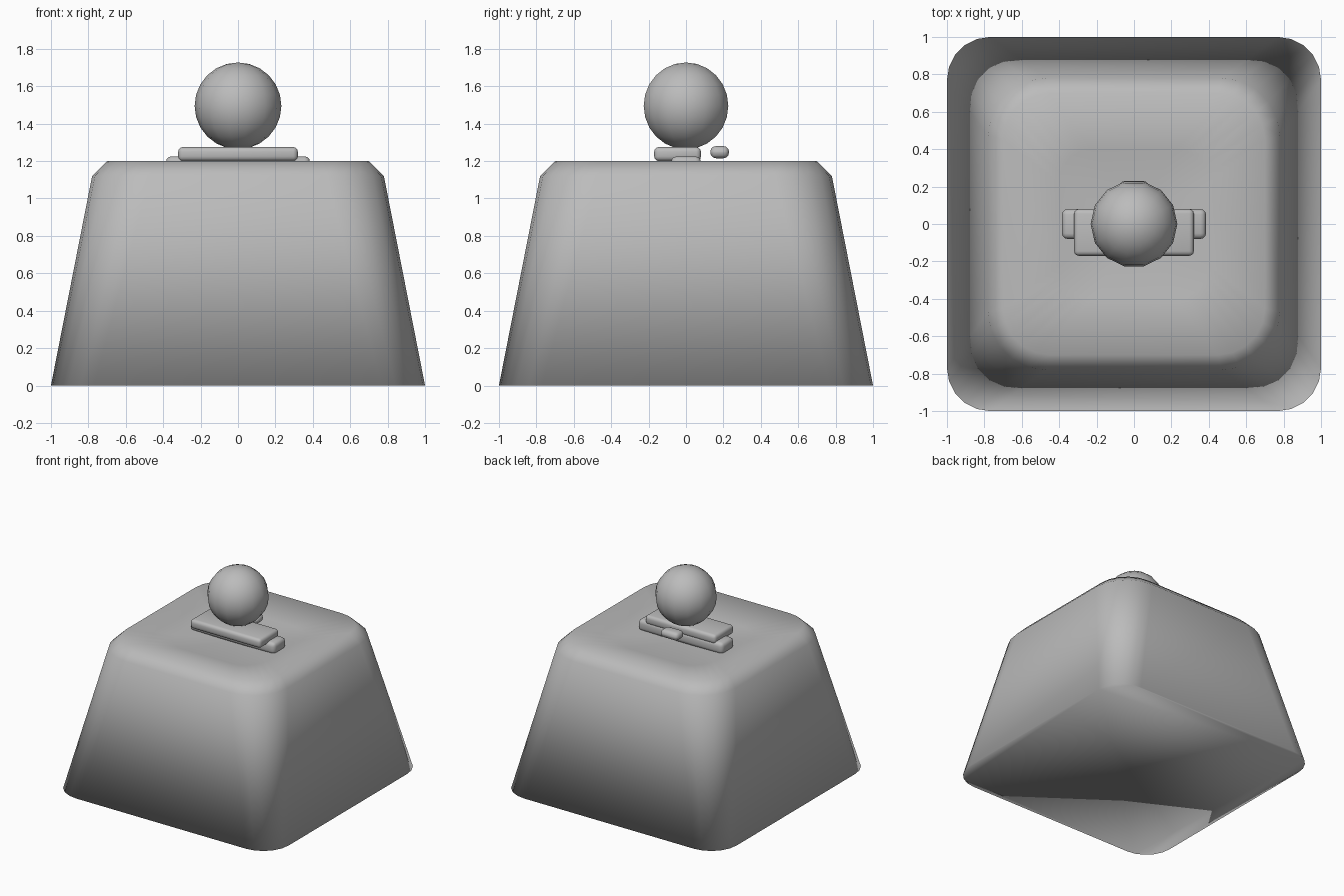
import bpy, bmesh, math
from mathutils import Matrix

cube = bpy.data.objects.get("Cube")
if cube:
    bpy.data.objects.remove(cube, do_unlink=True)

grey = bpy.data.materials.new("plain grey")
grey.use_nodes = True
colour = (0.5, 0.5, 0.5, 1)
grey.diffuse_color = colour
grey.node_tree.nodes["Principled BSDF"].inputs["Base Color"].default_value = colour


def finish(name, bm):
    """Turn a bmesh into a smooth grey object."""
    bmesh.ops.recalc_face_normals(bm, faces=bm.faces)
    mesh = bpy.data.meshes.new(name)
    bm.to_mesh(mesh)
    bm.free()
    mesh.materials.append(grey)
    mesh.shade_smooth()
    obj = bpy.data.objects.new(name, mesh)
    bpy.context.collection.objects.link(obj)
    return obj


def rounded_square(bm, half, radius, z, steps=5):
    """One ring of vertices around a square with round corners."""
    ring = []
    for corner in range(4):
        sx, sy = ((1, 1), (-1, 1), (-1, -1), (1, -1))[corner]
        for i in range(steps + 1):
            a = math.pi / 2 * (corner + i / steps)
            ring.append(bm.verts.new((sx * (half - radius) + radius * math.cos(a),
                                      sy * (half - radius) + radius * math.sin(a), z)))
    return ring


def rounded_block(name, low, high, bevel):
    """Box between two corners with rounded edges."""
    bm = bmesh.new()
    size = [b - a for a, b in zip(low, high)]
    mid = [(a + b) / 2 for a, b in zip(low, high)]
    bmesh.ops.create_cube(bm, size=1, matrix=Matrix.Translation(mid) @ Matrix.Diagonal((*size, 1)))
    bmesh.ops.bevel(bm, geom=bm.edges[:], offset=bevel, segments=3, profile=0.5, affect='EDGES')
    return finish(name, bm)


# Tapered base with chamfered rim and shallow dished top: half width, corner radius, height
bm = bmesh.new()
profile = [(1, 0.23, 0), (0.78, 0.31, 1.12), (0.70, 0.25, 1.2), (0.4, 0.18, 1.145)]
rings = [rounded_square(bm, *p) for p in profile]
for lower, upper in zip(rings, rings[1:]):
    for i in range(len(lower)):
        j = (i + 1) % len(lower)
        bm.faces.new((lower[i], lower[j], upper[j], upper[i]))
bm.faces.new(rings[0][::-1])
centre = bm.verts.new((0, 0, 1.13))
for a, b in zip(rings[-1], rings[-1][1:] + rings[-1][:1]):
    bm.faces.new((a, b, centre))
finish("tapered_base", bm)

# Stacked plates and rear peg
rounded_block("lower_plate", (-0.385, -0.08, 1.13), (0.385, 0.08, 1.225), 0.03)
rounded_block("upper_plate", (-0.32, -0.17, 1.2), (0.32, 0.08, 1.275), 0.025)
rounded_block("rear_peg", (-0.08, 0.13, 1.215), (0.08, 0.23, 1.28), 0.03)

# Ball on top
bm = bmesh.new()
bmesh.ops.create_uvsphere(bm, u_segments=14, v_segments=12, radius=0.232,
                          matrix=Matrix.Translation((0, 0, 1.495)) @ Matrix.Rotation(math.pi / 2, 4, 'Z'))
finish("ball", bm)
